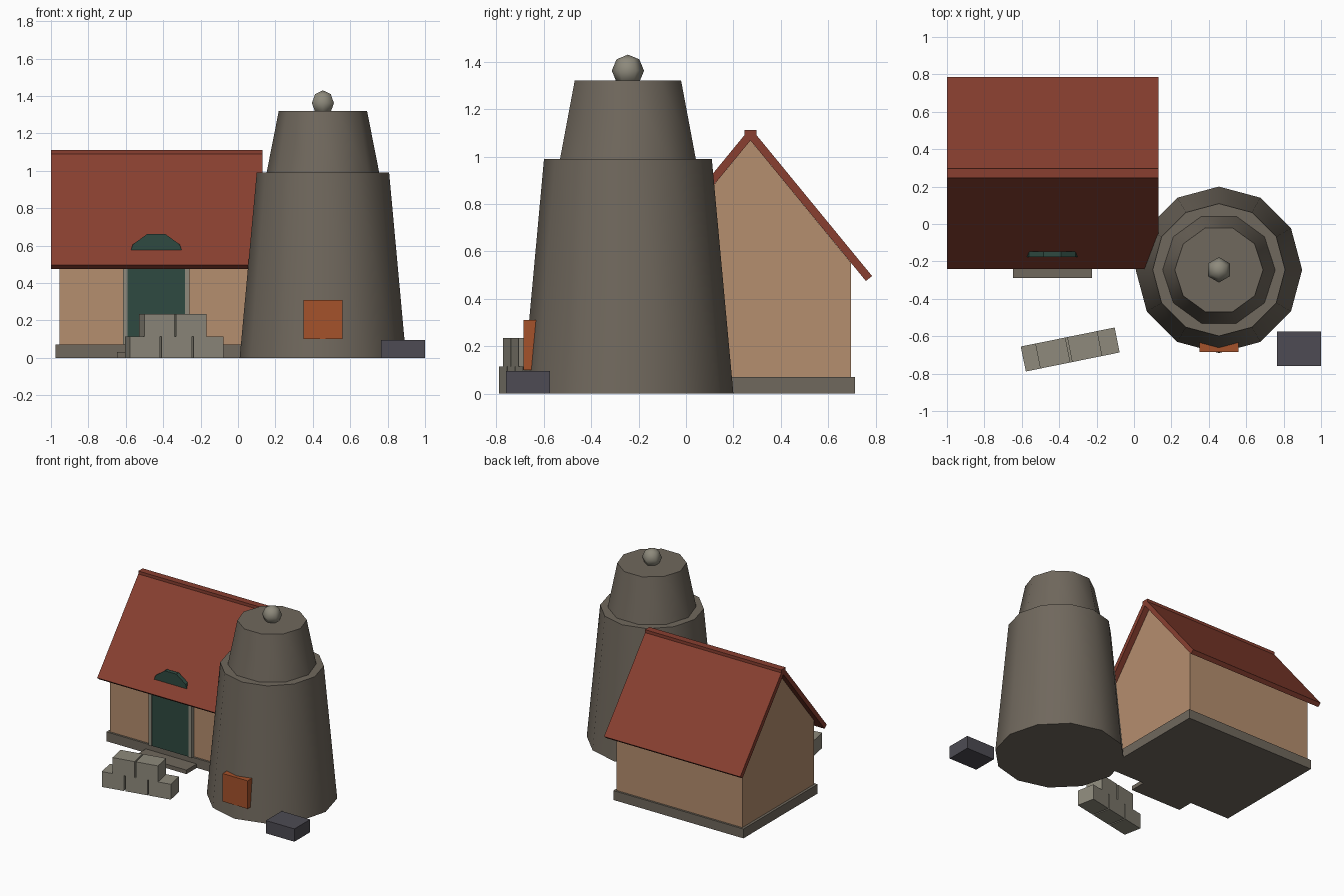
import bpy, bmesh, math
from mathutils import Matrix, Vector

if "Cube" in bpy.data.objects:
    bpy.data.objects.remove(bpy.data.objects["Cube"], do_unlink=True)


def material(name, hex_code):
    """Flat material from an sRGB hex code, stored as linear values."""
    srgb = [int(hex_code[i:i + 2], 16) / 255 for i in (0, 2, 4)]
    lin = [c / 12.92 if c <= 0.04045 else ((c + 0.055) / 1.055) ** 2.4 for c in srgb]
    mat = bpy.data.materials.new(name)
    mat.use_nodes = True
    mat.diffuse_color = (*lin, 1)
    bsdf = mat.node_tree.nodes["Principled BSDF"]
    bsdf.inputs["Base Color"].default_value = (*lin, 1)
    bsdf.inputs["Roughness"].default_value = 0.9
    return mat


dark_stone = material("dark stone", "70685D")
light_stone = material("light stone", "8E8A7C")
plaster = material("tan plaster", "B58E6E")
tile = material("red roof tile", "883F30")
green = material("dark green wood", "2F4A41")
rust = material("rust orange", "A5522B")
slate = material("slate grey", "4D4B53")


def finish(name, bm, mat, smooth=False):
    bmesh.ops.recalc_face_normals(bm, faces=bm.faces)
    mesh = bpy.data.meshes.new(name)
    bm.to_mesh(mesh)
    bm.free()
    mesh.materials.append(mat)
    obj = bpy.data.objects.new(name, mesh)
    bpy.context.collection.objects.link(obj)
    if smooth:
        bpy.ops.object.select_all(action="DESELECT")
        obj.select_set(True)
        bpy.context.view_layer.objects.active = obj
        bpy.ops.object.shade_smooth_by_angle(angle=math.radians(62))
    return obj


def box(name, mat, x, y, z, place=Matrix()):
    """Box between (low, high) pairs on each axis, then moved by place."""
    bm = bmesh.new()
    bmesh.ops.create_cube(bm, size=1)
    for v in bm.verts:
        v.co = place @ Vector([(a + b) / 2 + c * (b - a)
                               for c, (a, b) in zip(v.co, (x, y, z))])
    return finish(name, bm, mat)


def extrude_x(name, mat, profile, x):
    """Extrude a closed (y, z) profile along x."""
    bm = bmesh.new()
    face = bm.faces.new([bm.verts.new((x[0], y, z)) for y, z in profile])
    new = bmesh.ops.extrude_face_region(bm, geom=[face])["geom"]
    bmesh.ops.translate(bm, vec=(x[1] - x[0], 0, 0),
                        verts=[g for g in new if isinstance(g, bmesh.types.BMVert)])
    return finish(name, bm, mat)


def cone(name, mat, sides, r1, r2, low, high, at):
    bm = bmesh.new()
    spin = Matrix.Rotation(math.pi / 2, 4, "Z")  # corner towards the back
    bmesh.ops.create_cone(bm, cap_ends=True, segments=sides, radius1=r1, radius2=r2,
                          depth=high - low,
                          matrix=Matrix.Translation((*at, (low + high) / 2)) @ spin)
    return finish(name, bm, mat, smooth=True)


# House: footing, gabled walls, roof and ridge
MID = 0.272
box("house_footing", dark_stone, (-0.975, 0.105), (MID - 0.44, MID + 0.44), (0, 0.07))


def mirrored(half):
    """Complete a half profile, given as (offset, z), around the ridge line."""
    return [(MID - d, z) for d, z in half] + [(MID + d, z) for d, z in reversed(half) if d]


extrude_x("house_walls", plaster, mirrored([(0.425, 0.07), (0.425, 0.55), (0, 1.068)]),
          (-0.955, 0.087))
outer = [(0.513, 0.496), (0.02, 1.097)]
inner = [(0.487, 0.475), (0, 1.068)]
extrude_x("roof", tile, mirrored(outer) + mirrored(inner)[::-1], (-1, 0.131))
box("roof_ridge", tile, (-1, 0.131), (MID - 0.026, MID + 0.026), (1.076, 1.112))

# Doorway: door, round head that pierces the roof, jambs and step
DOOR = -0.437
box("door", green, (DOOR - 0.155, DOOR + 0.155), (-0.176, -0.146), (0.07, 0.515))
head = bmesh.new()
bmesh.ops.create_cone(head, cap_ends=True, segments=10, radius1=0.155, radius2=0.155,
                      depth=0.03, matrix=Matrix.Translation((DOOR, -0.161, 0.515))
                      @ Matrix.Rotation(math.pi / 2, 4, "X")
                      @ Matrix.Rotation(math.pi / 2, 4, "Z"))
finish("door_head", head, green)
for side, name in ((-1, "right"), (1, "left")):
    c = DOOR + side * 0.166
    box(name + "_door_jamb", light_stone, (c - 0.012, c + 0.012), (-0.182, -0.146), (0.07, 0.51))
box("door_step", dark_stone, (-0.647, -0.225), (-0.29, -0.16), (0, 0.03))

# Round tower in two tiers with a finial and a hatch
TOWER = (0.454, -0.245)
cone("tower_base", dark_stone, 12, 0.445, 0.354, 0, 0.99, TOWER)
cone("tower_top", dark_stone, 10, 0.302, 0.236, 0.985, 1.32, TOWER)
ball = bmesh.new()
bmesh.ops.create_uvsphere(ball, u_segments=6, v_segments=4, radius=0.068,
                          matrix=Matrix.Translation((*TOWER, 1.362)))
finish("tower_finial", ball, light_stone, smooth=True)
box("tower_hatch", rust, (0.351, 0.56), (-0.685, -0.628), (0.1, 0.31))

# Low stone block beside the tower
box("slate_block", slate, (0.764, 1), (-0.76, -0.574), (0, 0.096))

# Stacked blocks in the yard: three below, two above
stack = Matrix.Translation((-0.341, -0.671, 0)) @ Matrix.Rotation(0.2, 4, "Z")
for row, (count, low, high) in enumerate(((3, 0, 0.115), (2, 0.115, 0.235))):
    for i in range(count):
        c = (i - (count - 1) / 2) * 0.174 - 0.008 * row
        box(f"yard_block_{row + 1}_{i + 1}", light_stone, (c - 0.082, c + 0.082),
            (-0.068, 0.068), (low, high), stack)
